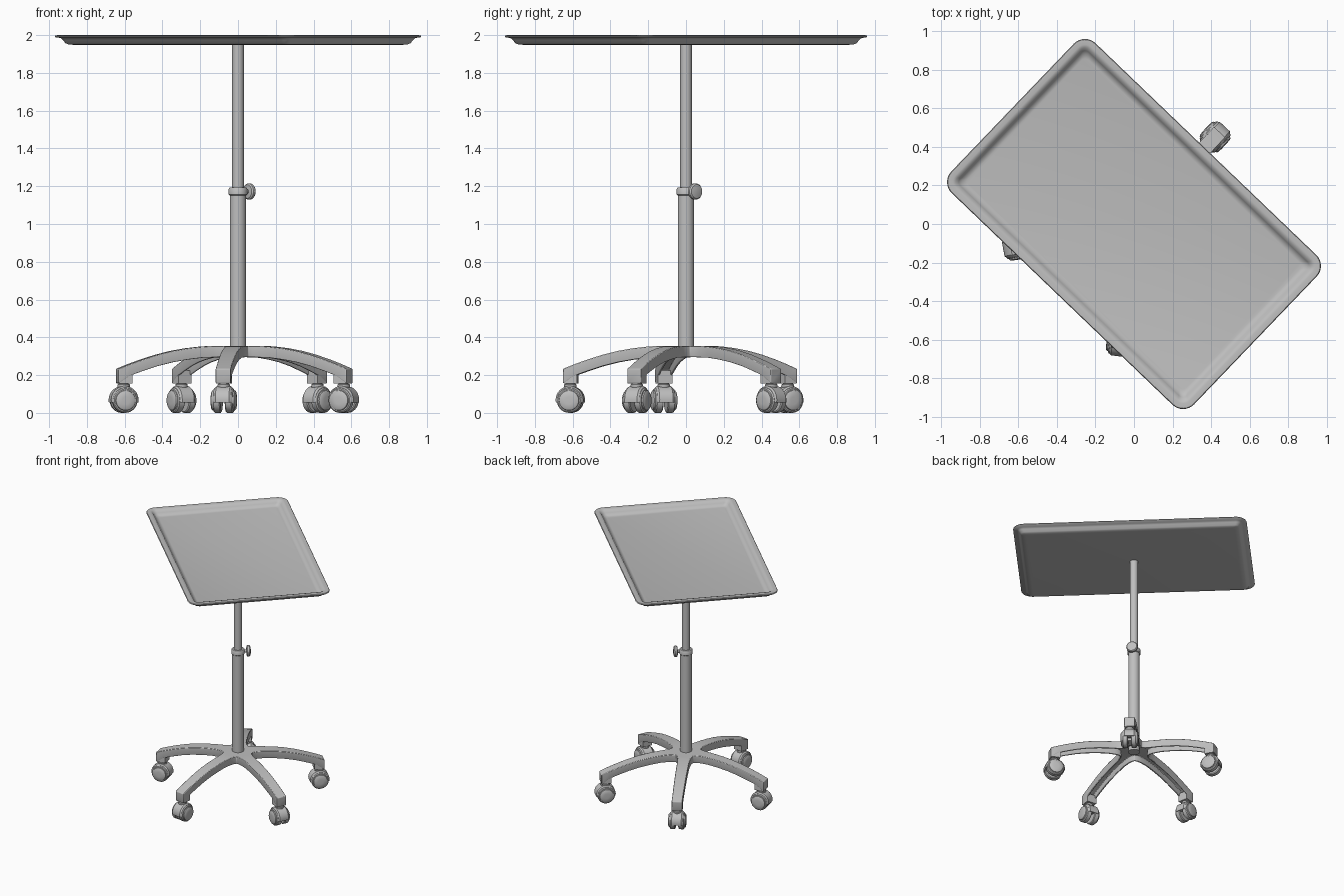
import bpy, bmesh, math
from math import sin, cos, pi, radians
from mathutils import Matrix, Vector

if "Cube" in bpy.data.objects:
    bpy.data.objects.remove(bpy.data.objects["Cube"])

grey = bpy.data.materials.new("satin grey metal")
grey.use_nodes = True
colour = (0.52, 0.52, 0.52, 1)
grey.diffuse_color = colour
grey.node_tree.nodes["Principled BSDF"].inputs["Base Color"].default_value = colour


def finish(name, bm, matrix=Matrix(), angle=35):
    bmesh.ops.remove_doubles(bm, verts=bm.verts, dist=0.0002)
    bmesh.ops.recalc_face_normals(bm, faces=bm.faces)
    mesh = bpy.data.meshes.new(name)
    bm.to_mesh(mesh)
    bm.free()
    mesh.materials.append(grey)
    obj = bpy.data.objects.new(name, mesh)
    bpy.context.collection.objects.link(obj)
    obj.matrix_world = matrix
    bpy.ops.object.select_all(action='DESELECT')
    bpy.context.view_layer.objects.active = obj
    obj.select_set(True)
    bpy.ops.object.shade_smooth_by_angle(angle=radians(angle))
    return obj


def skin(bm, rings, closed=True):
    """Bridge successive rings of points with quads."""
    rows = [[bm.verts.new(p) for p in ring] for ring in rings]
    n = len(rows[0])
    for a, b in zip(rows, rows[1:]):
        for i in range(n if closed else n - 1):
            j = (i + 1) % n
            bm.faces.new((a[i], a[j], b[j], b[i]))
    return rows


def lathe(name, profile, matrix=Matrix(), sides=32):
    """Solid of revolution about z from (radius, height) pairs."""
    bm = bmesh.new()
    rows = skin(bm, [[(r * cos(2 * pi * i / sides), r * sin(2 * pi * i / sides), z)
                      for i in range(sides)] for r, z in profile])
    bm.faces.new(rows[0])
    bm.faces.new(rows[-1])
    return finish(name, bm, matrix)


def rounded_rect(inset, z):
    """Tray outline; the corner radius shrinks with the inset."""
    hx, hy, radius = 0.793, 0.459, 0.08
    r = max(radius - inset, 0.03)
    hx, hy = hx + radius - inset - r, hy + radius - inset - r
    pts = []
    for q, (sx, sy) in enumerate([(1, 1), (-1, 1), (-1, -1), (1, -1)]):
        for k in range(9):
            a = (q + k / 8) * pi / 2
            pts.append((sx * hx + r * cos(a), sy * hy + r * sin(a), z))
    return pts


# Tray: underside, flared wall, rolled lip, inner slope and sunken floor
tray_profile = [(0.09, 1.948), (0.065, 1.951), (0.055, 1.957), (0.042, 1.975),
                (0.030, 1.985), (0.004, 1.988), (0, 1.993), (0.004, 1.999),
                (0.030, 2.0), (0.045, 1.996), (0.058, 1.978), (0.070, 1.962),
                (0.088, 1.957)]
bm = bmesh.new()
rows = skin(bm, [rounded_rect(i, z) for i, z in tray_profile])
bm.faces.new(rows[0])
bm.faces.new(rows[-1])
finish("tray", bm, Matrix.Rotation(radians(-43.8), 4, 'Z'), 50)

# Telescopic column
lathe("lower_column", [(0.043, 0.31), (0.043, 1.16)])
lathe("upper_column", [(0.031, 1.1), (0.031, 1.95)])
lathe("column_collar", [(0.044, 1.152), (0.05, 1.157), (0.05, 1.184), (0.045, 1.192), (0.03, 1.193)])

# Clamping knob on a short stalk
knob_frame = (Matrix.Translation((0, 0, 1.172)) @ Matrix.Rotation(radians(39), 4, 'Z')
              @ Matrix.Rotation(pi / 2, 4, 'Y'))
lathe("clamp_knob", [(0.012, 0.03), (0.012, 0.062), (0.036, 0.064), (0.043, 0.07),
                     (0.043, 0.083), (0.037, 0.091), (0.018, 0.095)], knob_frame)

# Star base: five arched channel legs sharing a filleted hub
ANGLES = [radians(47 + 72 * i) for i in range(5)]
# (distance from centre, half width, top height, bottom height)
stations = [(0.09, 0.09 * math.tan(pi / 5), 0.355, 0.295), (0.11, 0.056, 0.355, 0.295),
            (0.14, 0.049, 0.355, 0.294), (0.2, 0.045, 0.351, 0.292),
            (0.28, 0.044, 0.342, 0.282), (0.36, 0.043, 0.328, 0.268),
            (0.44, 0.042, 0.308, 0.248), (0.52, 0.041, 0.283, 0.222),
            (0.59, 0.040, 0.258, 0.197), (0.652, 0.040, 0.233, 0.157)]
bm = bmesh.new()
hub = []
for ang in ANGLES:
    rot = Matrix.Rotation(ang, 3, 'Z')
    rings = [[rot @ Vector(p) for p in ((r, -w, lo), (r, -w, hi), (r, w, hi), (r, w, lo))]
             for r, w, hi, lo in stations]
    rows = skin(bm, rings, closed=False)
    bm.faces.new(rows[-1])
    hub.append(rings[0][1])
bm.faces.new([bm.verts.new(p) for p in hub])
base = finish("star_base", bm)
shell = base.modifiers.new("wall", 'SOLIDIFY')
shell.thickness = 0.012
shell.offset = -1
edge = base.modifiers.new("soft_edge", 'BEVEL')
edge.width = 0.004
edge.segments = 2
edge.limit_method = 'ANGLE'
edge.angle_limit = radians(40)


def hood(name, matrix):
    """Caster body: a thick arched shell over the wheels, axle along y."""
    bm = bmesh.new()
    rings = []
    for k in range(19):
        a = radians(-10 + 200 * k / 18)
        rings.append([(r * cos(a), y, 0.068 + r * sin(a))
                      for r, y in ((0.02, -0.046), (0.066, -0.046), (0.074, -0.036),
                                   (0.074, 0.036), (0.066, 0.046), (0.02, 0.046))])
    rows = skin(bm, rings)
    bm.faces.new(rows[0])
    bm.faces.new(rows[-1])
    return finish(name, bm, matrix)


# Twin-wheel casters with hub discs, hoods and stems
wheel_profile = [(0.02, 0.012), (0.06, 0.012), (0.066, 0.017), (0.066, 0.047),
                 (0.060, 0.053), (0.054, 0.054), (0.052, 0.061), (0.046, 0.065), (0.02, 0.067)]
stem_profile = [(0.026, 0.12), (0.033, 0.132), (0.033, 0.15), (0.027, 0.154), (0.027, 0.2)]
for n, ang in enumerate(ANGLES, 1):
    frame = Matrix.Rotation(ang, 4, 'Z') @ Matrix.Translation((0.617, 0, 0))
    lathe(f"caster_stem_{n}", stem_profile, frame, 24)
    hood(f"caster_hood_{n}", frame)
    for side, turn in (("a", -pi / 2), ("b", pi / 2)):
        lathe(f"caster_wheel_{n}{side}", wheel_profile,
              frame @ Matrix.Translation((0, 0, 0.066)) @ Matrix.Rotation(turn, 4, 'X'))
    # Solid socket block under the leg tip
    bm = bmesh.new()
    bmesh.ops.create_cube(bm, size=1, matrix=Matrix.Translation((-0.005, 0, 0.19))
                          @ Matrix.Diagonal((0.07, 0.078, 0.068, 1)))
    finish(f"leg_socket_{n}", bm, frame)
